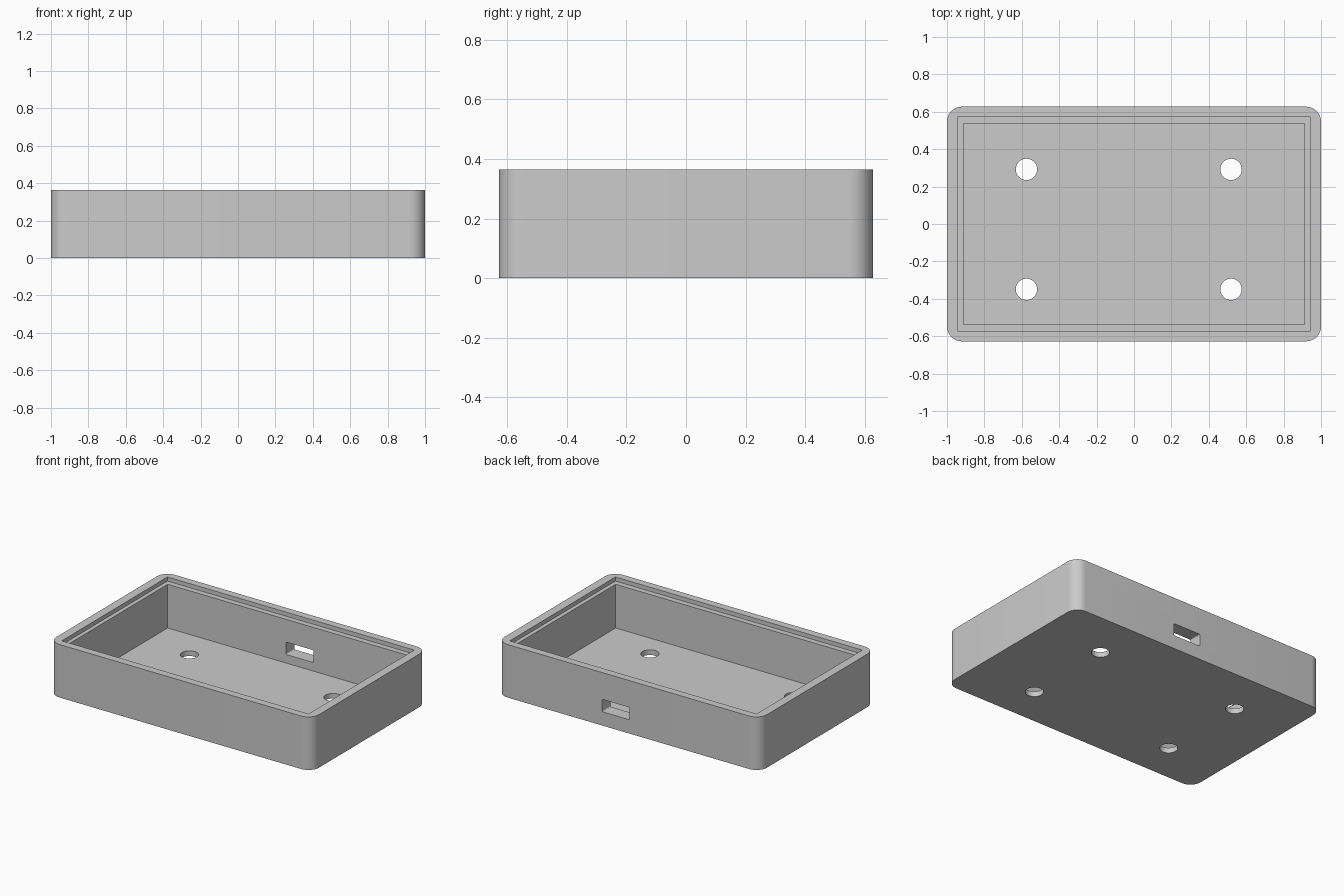
import bpy, bmesh
from mathutils import Matrix

cube = bpy.data.objects.get("Cube")
if cube:
    bpy.data.objects.remove(cube, do_unlink=True)

# Plain grey plastic
grey = bpy.data.materials.new("light_grey")
grey.use_nodes = True
colour = (0.6, 0.6, 0.6, 1)
grey.diffuse_color = colour
grey.node_tree.nodes["Principled BSDF"].inputs["Base Color"].default_value = colour

WIDTH, DEPTH, HEIGHT = 2.0, 1.255, 0.365
FLOOR, LEDGE = 0.036, 0.028


def finish(name, bm):
    mesh = bpy.data.meshes.new(name)
    bmesh.ops.recalc_face_normals(bm, faces=bm.faces)
    bm.to_mesh(mesh)
    bm.free()
    mesh.materials.append(grey)
    obj = bpy.data.objects.new(name, mesh)
    bpy.context.collection.objects.link(obj)
    return obj


def box(name, low, high, radius=0, axis=2, segments=8):
    """Box between two corners, with the edges along one axis rounded."""
    bm = bmesh.new()
    bmesh.ops.create_cube(bm, size=1)
    for v in bm.verts:
        v.co = [h if c > 0 else l for c, l, h in zip(v.co, low, high)]
    if radius:
        edges = [e for e in bm.edges
                 if abs((e.verts[0].co - e.verts[1].co).normalized()[axis]) > 0.9]
        bmesh.ops.bevel(bm, geom=edges, offset=radius, segments=segments,
                        profile=0.5, affect='EDGES')
    return finish(name, bm)


def cylinder(name, x, y, radius):
    bm = bmesh.new()
    bmesh.ops.create_cone(bm, cap_ends=True, segments=48, radius1=radius,
                          radius2=radius, depth=0.2, matrix=Matrix.Translation((x, y, 0)))
    return finish(name, bm)


# Outer case with rounded upright corners
case = box("case", (-WIDTH / 2, -DEPTH / 2, 0), (WIDTH / 2, DEPTH / 2, HEIGHT), 0.08)

# Cavity, lid recess and the port slot in the back wall
cutters = [
    box("cavity_cutter", (-0.912, -0.537, FLOOR), (0.912, 0.537, 0.5)),
    box("lid_recess_cutter", (-0.94, -0.575, HEIGHT - LEDGE), (0.94, 0.575, 0.5)),
    box("port_cutter", (-0.01, 0.4, 0.095), (0.2, 0.8, 0.18), 0.008, axis=1, segments=3),
]

# Four screw holes through the floor
for x in (-0.575, 0.519):
    for y in (-0.349, 0.292):
        cutters.append(cylinder("screw_hole_cutter", x, y, 0.057))

for cutter in cutters:
    mod = case.modifiers.new(cutter.name, 'BOOLEAN')
    mod.operation = 'DIFFERENCE'
    mod.solver = 'EXACT'
    mod.object = cutter

# Apply the cuts, then remove the cutters
bpy.context.view_layer.update()
graph = bpy.context.evaluated_depsgraph_get()
cut_mesh = bpy.data.meshes.new_from_object(case.evaluated_get(graph))
case.modifiers.clear()
case.data = cut_mesh
case.data.materials.clear()
case.data.materials.append(grey)
for cutter in cutters:
    bpy.data.objects.remove(cutter, do_unlink=True)

# Smooth rounded corners, keep edges sharp
bpy.ops.object.select_all(action='DESELECT')
case.select_set(True)
bpy.context.view_layer.objects.active = case
bpy.ops.object.shade_smooth_by_angle(angle=0.5)
